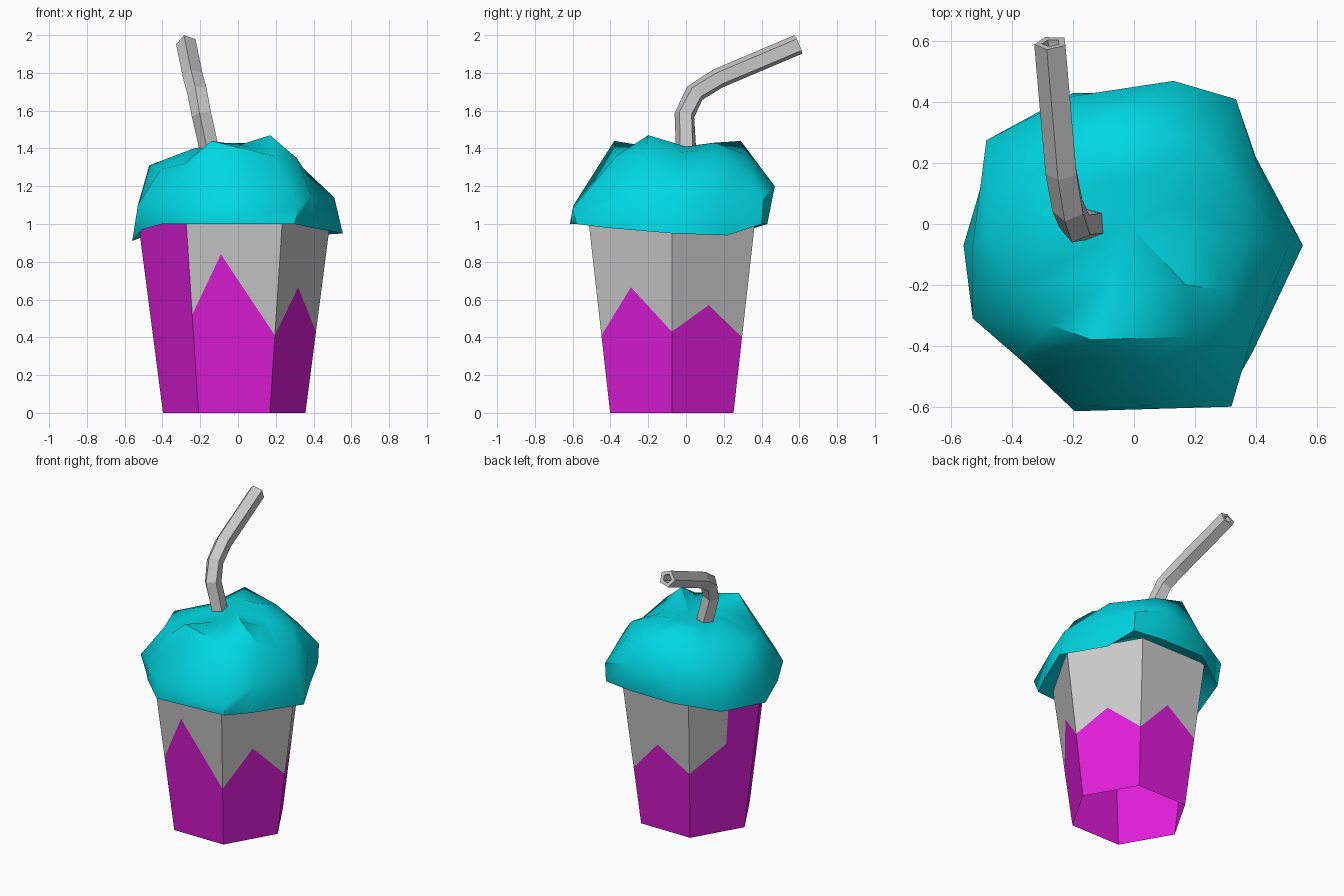
import bpy
from math import cos, sin, pi, radians
from mathutils import Vector

if "Cube" in bpy.data.objects:
    bpy.data.objects.remove(bpy.data.objects["Cube"])


def material(name, color):
    m = bpy.data.materials.new(name)
    m.diffuse_color = (*color, 1)
    m.use_nodes = True
    m.node_tree.nodes["Principled BSDF"].inputs["Base Color"].default_value = m.diffuse_color
    return m


def make(name, verts, faces, mat=None, smooth=None):
    me = bpy.data.meshes.new(name)
    me.from_pydata([tuple(v) for v in verts], [], faces)
    me.update()
    ob = bpy.data.objects.new(name, me)
    bpy.context.collection.objects.link(ob)
    if mat:
        me.materials.append(mat)
    if smooth:
        bpy.ops.object.select_all(action='DESELECT')
        ob.select_set(True)
        bpy.context.view_layer.objects.active = ob
        bpy.ops.object.shade_smooth_by_angle(angle=radians(smooth))
    return ob


def bridge(a, b, n):
    """Quads between two rings starting at indices a and b."""
    return [(a + i, a + (i + 1) % n, b + (i + 1) % n, b + i) for i in range(n)]


purple = material("purple", (0.75, 0.012, 0.7))
teal = material("teal", (0.0, 0.68, 0.76))

# Open six-sided tapered cup, each side split by a zigzag of (along side, height)
CX, CY = -0.02, -0.075
zigzags = [
    [(0, .43), (.5, .57), (1, .40)],
    [(0, .40), (.47, .62), (1, .47)],
    [(0, .47), (.56, .64), (.56, 1), (1, 1)],
    [(0, 1), (1, 1)],
    [(0, .52), (.355, .84), (1, .41)],
    [(0, .41), (.46, .665), (1, .43)],
]


def wall_point(k, t, z):
    r = 0.377 + 0.13 * z
    a, b = (Vector((cos(j * pi / 3), sin(j * pi / 3), 0)) for j in (k, k + 1))
    return Vector((CX, CY, z)) + a.lerp(b, t) * r


def cup_part(name, polygons, mat=None):
    index, verts, faces = {}, [], []
    for poly in polygons:
        face = []
        for p in poly:
            key = tuple(round(c, 4) + 0.0 for c in p)
            if key not in index:
                index[key] = len(verts)
                verts.append(key)
            if index[key] not in face:
                face.append(index[key])
        if len(face) > 2:
            faces.append(face)
    make(name, verts, faces, mat)


lower, upper = [], []
for k, zig in enumerate(zigzags):
    lower.append([wall_point(k, *p) for p in [(0, 0), (1, 0)] + zig[::-1]])
    upper.append([wall_point(k, *p) for p in zig + [(1, 1), (0, 1)]])
cup_part("cup_pattern", lower, purple)
cup_part("cup_wall", upper)

# Lumpy cream topping: rim, widest and shoulder rings, then a crown
rim = [(.555, -.07, .95), (.40, .22, .94), (.335, .40, 1), (.13, .43, 1),
       (-.2, .43, 1), (-.46, .27, .95), (-.56, -.07, .91), (-.51, -.28, .97),
       (-.40, -.42, 1), (-.195, -.615, 1), (.30, -.58, 1), (.39, -.42, .98)]
belly = [(.51, -.07, 1.14), (.41, .18, 1.15), (.335, .41, 1.13), (.13, .47, 1.2),
         (-.2, .42, 1.15), (-.485, .275, 1.12), (-.53, -.07, 1.1), (-.53, -.31, 1.1),
         (-.38, -.44, 1.1), (-.19, -.595, 1.1), (.32, -.60, 1.08), (.39, -.36, 1.15)]
shoulder = [(.37, -.05, 1.26), (.32, .14, 1.32), (.24, .27, 1.31), (.08, .31, 1.37),
            (-.15, .29, 1.44), (-.34, .2, 1.31), (-.47, -.03, 1.31), (-.41, -.22, 1.29),
            (-.28, -.33, 1.32), (-.14, -.38, 1.44), (.19, -.37, 1.36), (.31, -.22, 1.35)]
crown_z = [1.38, 1.39, 1.41, 1.43, 1.43, 1.41, 1.40, 1.39, 1.38, 1.40]
crown = [(x * .5, y * .5, z) for (x, y, _), z in zip(shoulder, crown_z)]
crown += [(.06, -.2, 1.41), (.17, -.2, 1.47)]
under = [(CX + (x - CX) * .78, CY + (y - CY) * .78, 1.03) for x, y, _ in rim]
verts = under + rim + belly + shoulder + crown + [(-.02, 0, 1.41)]
faces = [f for i in range(4) for f in bridge(12 * i, 12 * i + 12, 12)]
faces += [(48 + i, 48 + (i + 1) % 12, 60) for i in range(12)]
make("cream_topping", verts, faces, teal, 50)

# Bent five-sided hollow straw
path = [Vector(p) for p in [(-.12, 0, 1.25), (-.153, 0, 1.42), (-.19, -.007, 1.58),
                            (-.213, .05, 1.695), (-.235, .17, 1.77), (-.272, .595, 1.95)]]
N, R_OUT, R_IN = 5, 0.056, 0.03


def straw_rings(radius):
    pts = []
    for i, p in enumerate(path):
        before = (p - path[max(i - 1, 0)]).normalized()
        after = (path[min(i + 1, len(path) - 1)] - p).normalized()
        d = (before + after).normalized()
        side = Vector((1, 0, 0))
        side = (side - d * side.dot(d)).normalized()
        up = side.cross(d)
        pts += [p + radius * (side * cos(a) + up * sin(a))
                for a in (radians(105) - 2 * pi * j / N for j in range(N))]
    return pts


count = len(path) * N
verts = straw_rings(R_OUT) + straw_rings(R_IN)
faces = []
for i in range(len(path) - 1):
    faces += bridge(i * N, (i + 1) * N, N)
    faces += [f[::-1] for f in bridge(count + i * N, count + (i + 1) * N, N)]
faces += bridge(count - N, 2 * count - N, N)
faces += [f[::-1] for f in bridge(0, count, N)]
make("straw", verts, faces)
